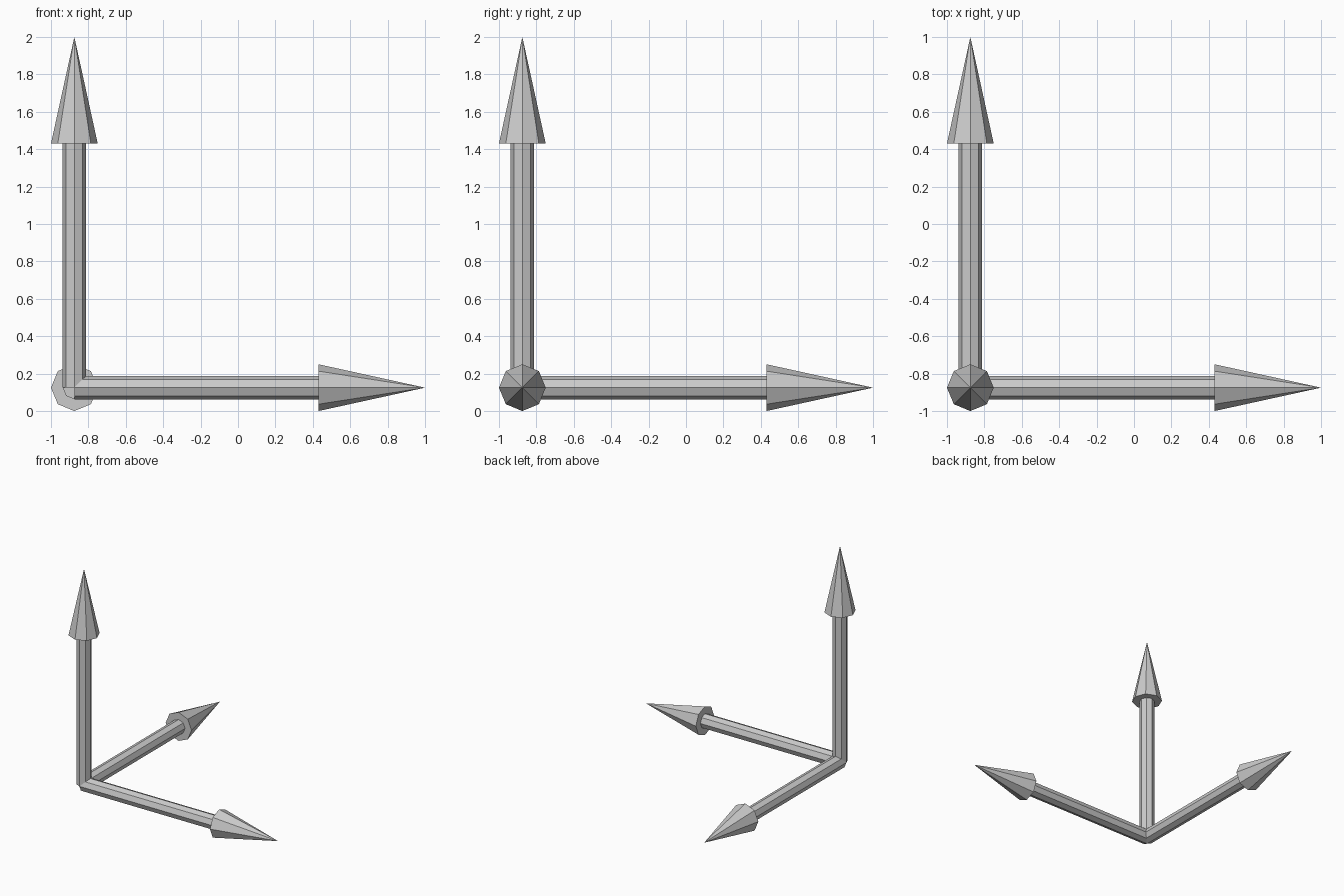
import bpy, bmesh
from math import pi
from mathutils import Matrix, Vector

if "Cube" in bpy.data.objects:
    bpy.data.objects.remove(bpy.data.objects["Cube"])

CORNER = Vector((-0.875, -0.875, 0.125))
SHAFT_R, HEAD_R = 0.062, 0.125
HEAD_START, TIP = 1.305, 1.875   # distances from the corner


def tapered(name, rot, start, end, r1, r2):
    """Eight-sided capped solid along local z, turned by rot about the corner."""
    bm = bmesh.new()
    bmesh.ops.create_cone(bm, cap_ends=True, segments=8,
                          radius1=r1, radius2=r2, depth=end - start)
    bmesh.ops.remove_doubles(bm, verts=bm.verts, dist=1e-5)
    place = Matrix.Translation(CORNER) @ rot @ Matrix.Translation((0, 0, (start + end) / 2))
    bm.transform(place)
    bmesh.ops.recalc_face_normals(bm, faces=bm.faces)
    mesh = bpy.data.meshes.new(name)
    bm.to_mesh(mesh)
    bm.free()
    obj = bpy.data.objects.new(name, mesh)
    bpy.context.collection.objects.link(obj)


directions = {
    "x": Matrix.Rotation(pi / 2, 4, 'Y'),
    "y": Matrix.Rotation(-pi / 2, 4, 'X'),
    "z": Matrix.Identity(4),
}

# One shaft and one pointed head per axis
for axis, rot in directions.items():
    tapered(axis + "_arrow_shaft", rot, 0, HEAD_START, SHAFT_R, SHAFT_R)
    tapered(axis + "_arrow_head", rot, HEAD_START, TIP, HEAD_R, 0)
